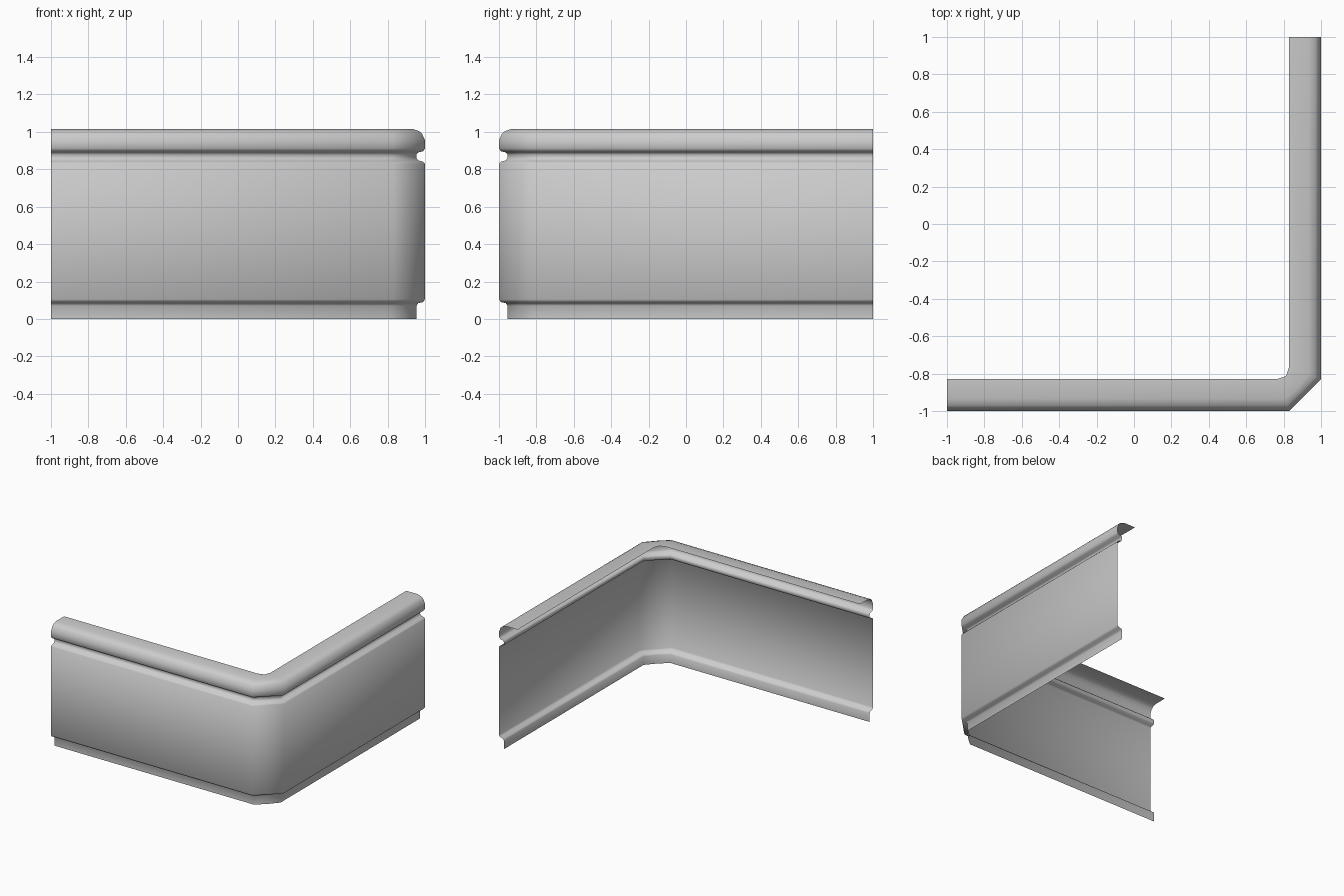
import bpy
import bmesh

cube = bpy.data.objects.get("Cube")
if cube:
    bpy.data.objects.remove(cube, do_unlink=True)

# Plain grey metal
metal = bpy.data.materials.new("grey metal")
metal.use_nodes = True
colour = (0.6, 0.6, 0.6, 1.0)
metal.diffuse_color = colour
metal.node_tree.nodes["Principled BSDF"].inputs["Base Color"].default_value = colour

# Sheet cross-section from foot to top lip: (depth behind outer face, height)
profile = [
    (0.045, 0.0), (0.045, 0.07), (0.037, 0.084), (0.01, 0.09), (0.0, 0.105),
    (0.0, 0.83), (0.01, 0.84), (0.037, 0.848), (0.045, 0.86),
    (0.045, 0.88), (0.037, 0.89), (0.01, 0.897), (0.0, 0.912),
    (0.0, 0.955), (0.016, 0.99), (0.03, 1.003), (0.065, 1.015), (0.17, 1.015),
]


def corner_path(d):
    """Plan of the L-shaped run at depth d, with its cut corner."""
    miter = 0.83 - 0.4 * d
    middle = 0.915 - 0.6 * d
    return [(-1, d - 1), (miter, d - 1), (middle, -middle), (1 - d, -miter), (1 - d, 1)]


# Sweep the cross-section along the run
bm = bmesh.new()
rows = [[bm.verts.new((x, y, z)) for x, y in corner_path(d)] for d, z in profile]
for low, high in zip(rows, rows[1:]):
    for i in range(len(low) - 1):
        face = bm.faces.new((low[i], low[i + 1], high[i + 1], high[i]))
        face.smooth = True

mesh = bpy.data.meshes.new("corner_trim_panel")
bm.to_mesh(mesh)
bm.free()
mesh.materials.append(metal)
panel = bpy.data.objects.new("corner_trim_panel", mesh)
bpy.context.collection.objects.link(panel)
